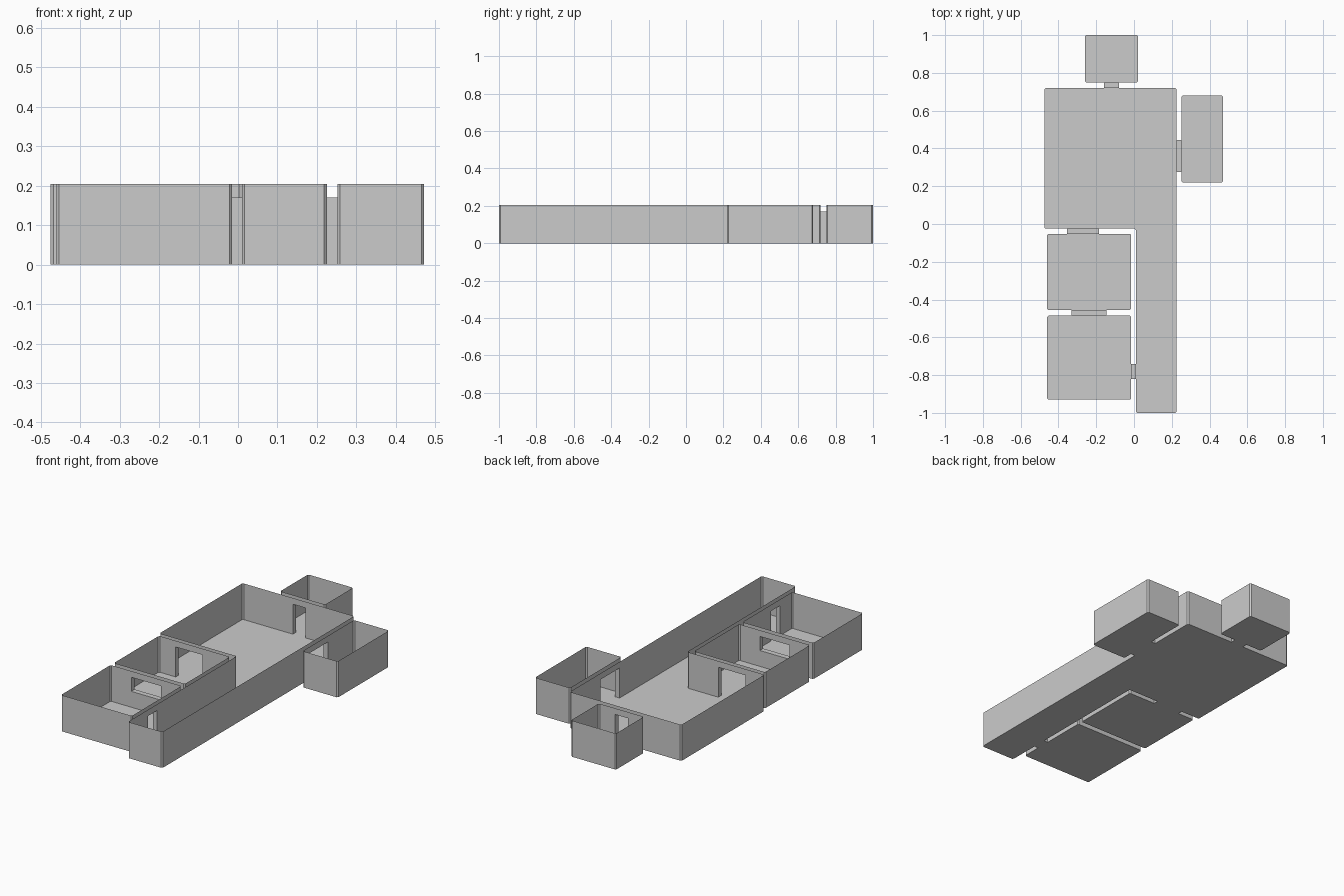
import bpy
import bmesh
from mathutils import Vector

cube = bpy.data.objects.get("Cube")
if cube:
    bpy.data.objects.remove(cube, do_unlink=True)

HEIGHT = 0.205
CHAMFER = 0.007

plaster = bpy.data.materials.new("plain_grey")
plaster.use_nodes = True
GREY = (0.6, 0.6, 0.6, 1)
plaster.diffuse_color = GREY
plaster.node_tree.nodes["Principled BSDF"].inputs["Base Color"].default_value = GREY

# Openings: passage axis, x range, y range, z range
OPENINGS = {
    "back_doorway": (1, (-0.16, -0.08), (0.72, 0.75), (0, 0.17)),
    "left_doorway": (0, (0.225, 0.252), (0.275, 0.445), (0, 0.17)),
    "inner_doorway": (1, (-0.355, -0.185), (-0.052, -0.025), (0, 0.17)),
    "inner_window": (1, (-0.33, -0.145), (-0.485, -0.455), (0.09, 0.17)),
    "corridor_doorway": (0, (-0.015, 0.01), (-0.82, -0.74), (0, 0.17)),
}


def rect(x0, x1, y0, y1):
    return [(x0, y0), (x1, y0), (x1, y1), (x0, y1)]


# Room outlines, counter-clockwise
ROOMS = {
    "main_hall": [(0.01, -1), (0.225, -1), (0.225, 0.72),
                  (-0.475, 0.72), (-0.475, -0.025), (0.01, -0.025)],
    "back_room": rect(-0.26, 0.022, 0.75, 1.0),
    "left_room": rect(0.252, 0.472, 0.22, 0.68),
    "middle_room": rect(-0.46, -0.015, -0.455, -0.052),
    "front_room": rect(-0.46, -0.015, -0.93, -0.485),
}


def quad(bm, *points):
    bm.faces.new([bm.verts.new(p) for p in points])


def finish(name, bm):
    bmesh.ops.remove_doubles(bm, verts=bm.verts, dist=0.0005)
    mesh = bpy.data.meshes.new(name)
    bm.to_mesh(mesh)
    bm.free()
    mesh.materials.append(plaster)
    bpy.context.collection.objects.link(bpy.data.objects.new(name, mesh))


def chamfered(outline):
    """Cut each corner of the outline with a small chamfer."""
    result = []
    for i, corner in enumerate(outline):
        here = Vector(corner)
        for other in (outline[i - 1], outline[(i + 1) % len(outline)]):
            result.append(here + (Vector(other) - here).normalized() * CHAMFER)
    return result


def find_opening(a, b):
    """Return the span along the wall and the heights of its opening."""
    for axis, xs, ys, zs in OPENINGS.values():
        ranges = (xs, ys)
        along = 1 - axis
        low, high = sorted((a[along], b[along]))
        straight = abs(a[axis] - b[axis]) < 0.001
        touching = min(abs(a[axis] - v) for v in ranges[axis]) < 0.002
        if straight and touching and low < ranges[along][0] and high > ranges[along][1]:
            span = sorted((v - a[along]) / (b[along] - a[along]) for v in ranges[along])
            return span, zs
    return None


def wall(bm, a, b):
    def panel(t0, t1, z0, z1):
        if z1 > z0:
            p, q = a.lerp(b, t0), a.lerp(b, t1)
            quad(bm, (*q, z0), (*p, z0), (*p, z1), (*q, z1))

    found = find_opening(a, b)
    if not found:
        panel(0, 1, 0, HEIGHT)
        return
    (t0, t1), (z0, z1) = found
    panel(0, t0, 0, HEIGHT)
    panel(t1, 1, 0, HEIGHT)
    panel(t0, t1, 0, z0)
    panel(t0, t1, z1, HEIGHT)


# Open-topped rooms: floor and thin walls
for name, outline in ROOMS.items():
    bm = bmesh.new()
    points = chamfered(outline)
    quad(bm, *[(*p, 0) for p in points])
    for i, p in enumerate(points):
        wall(bm, p, points[(i + 1) % len(points)])
    finish(name, bm)

# Short passages joining the rooms: sill, lintel and two jambs
for name, (axis, (x0, x1), (y0, y1), (z0, z1)) in OPENINGS.items():
    bm = bmesh.new()
    for z in (z0, z1):
        quad(bm, (x0, y0, z), (x1, y0, z), (x1, y1, z), (x0, y1, z))
    if axis == 0:
        for y in (y0, y1):
            quad(bm, (x0, y, z0), (x1, y, z0), (x1, y, z1), (x0, y, z1))
    else:
        for x in (x0, x1):
            quad(bm, (x, y0, z0), (x, y1, z0), (x, y1, z1), (x, y0, z1))
    finish(name, bm)
